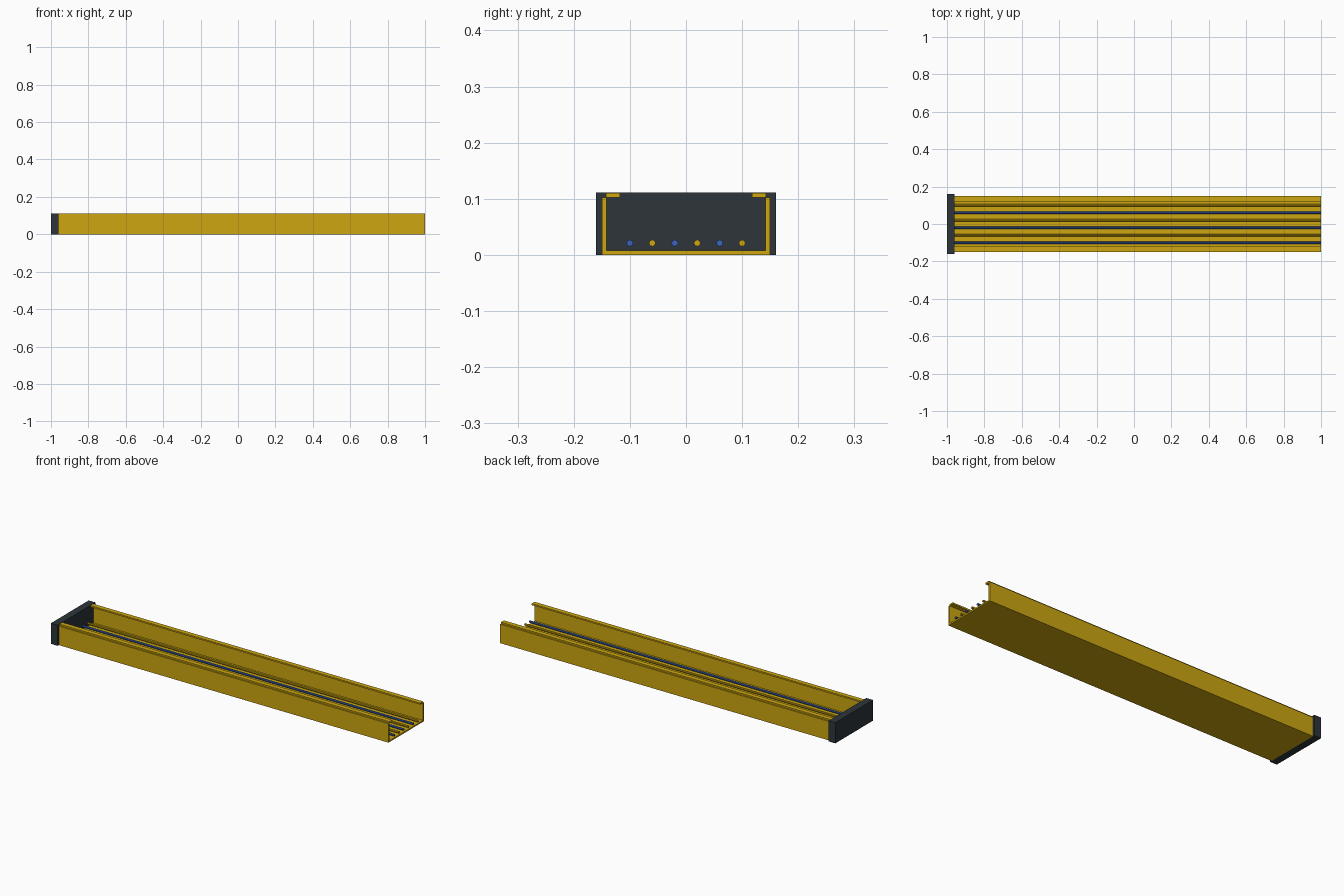
import bpy
import math

cube = bpy.data.objects.get("Cube")
if cube:
    bpy.data.objects.remove(cube, do_unlink=True)


def material(name, rgb):
    mat = bpy.data.materials.new(name)
    mat.use_nodes = True
    color = (*rgb, 1.0)
    mat.diffuse_color = color
    mat.node_tree.nodes["Principled BSDF"].inputs["Base Color"].default_value = color
    return mat


YELLOW = material("golden yellow", (0.61, 0.38, 0.005))
BLUE = material("cable blue", (0.045, 0.13, 0.52))
DARK = material("charcoal", (0.026, 0.035, 0.041))

X_CAP, X_START, X_END = -1.0, -0.96, 1.0


def box(name, x, y, z, mat):
    """Box spanning the given (low, high) ranges."""
    spans = (x, y, z)
    bpy.ops.mesh.primitive_cube_add(size=1, location=[(a + b) / 2 for a, b in spans])
    obj = bpy.context.object
    obj.name = name
    obj.scale = [b - a for a, b in spans]
    bpy.ops.object.transform_apply(location=False, rotation=False, scale=True)
    obj.data.materials.append(mat)
    return obj


# Tray floor
run = (X_START, X_END)
box("tray_floor", run, (-0.15, 0.15), (0, 0.008), YELLOW)

# Side walls and the inward lips on top of them
for side, sign in (("left", 1), ("right", -1)):
    wall = sorted((sign * 0.142, sign * 0.15))
    lip = sorted((sign * 0.118, sign * 0.143))
    box(f"tray_wall_{side}", run, wall, (0.008, 0.102), YELLOW)
    box(f"tray_lip_{side}", run, lip, (0.102, 0.11), YELLOW)

# End cap
box("end_cap", (X_CAP, X_START), (-0.16, 0.16), (0, 0.111), DARK)

# Alternating cables along the tray
for i in range(6):
    bpy.ops.mesh.primitive_cylinder_add(
        vertices=8, radius=0.006, depth=X_END - X_START,
        location=((X_START + X_END) / 2, -0.1 + 0.04 * i, 0.021),
        rotation=(0, math.pi / 2, 0))
    cable = bpy.context.object
    cable.name = f"cable_{i + 1}"
    cable.data.materials.append(YELLOW if i % 2 else BLUE)
